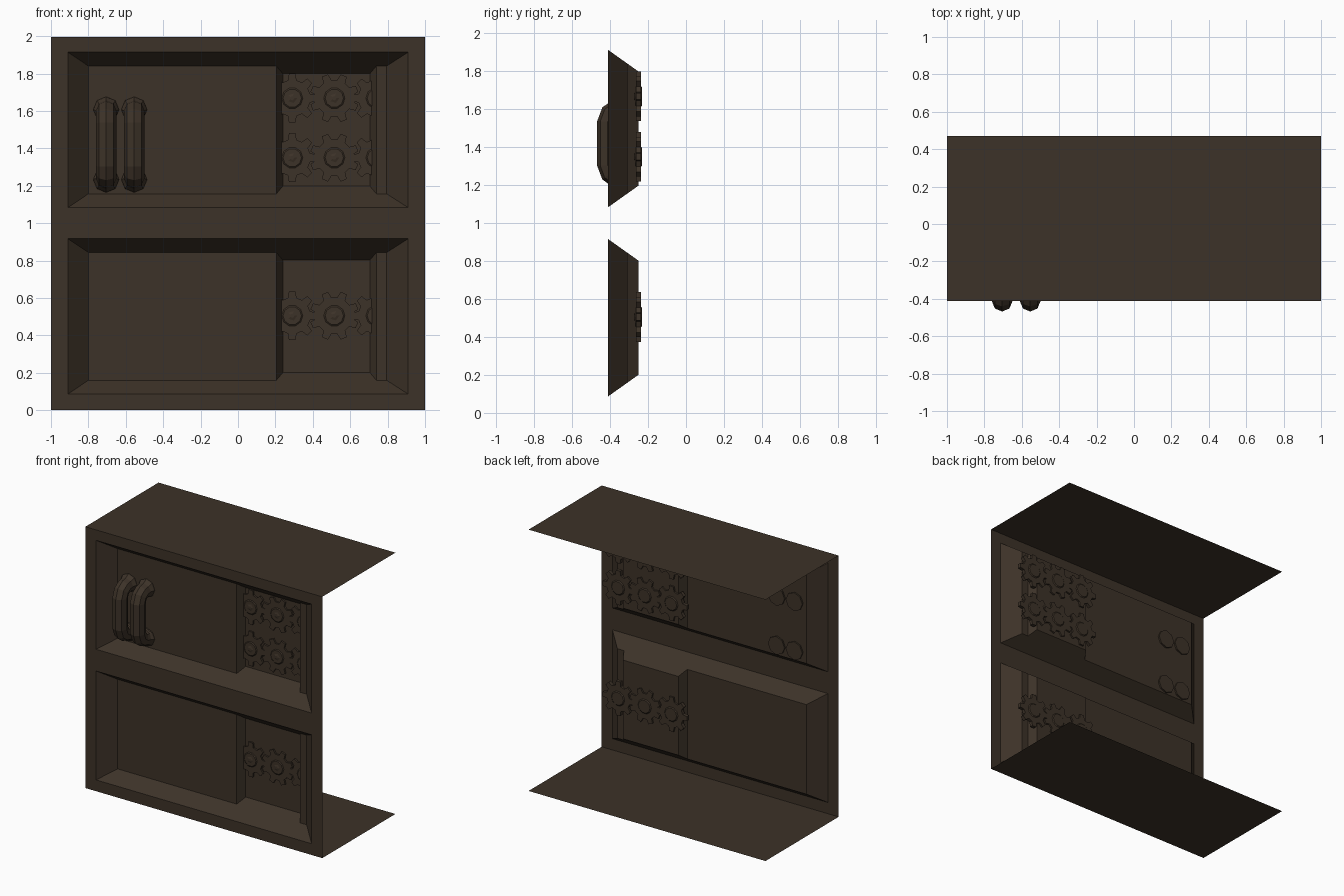
import bpy, bmesh, math
from mathutils import Vector

if "Cube" in bpy.data.objects:
    bpy.data.objects.remove(bpy.data.objects["Cube"])

brown = bpy.data.materials.new("dark brown")
brown.diffuse_color = (0.046, 0.032, 0.021, 1)
brown.use_nodes = True
brown.node_tree.nodes["Principled BSDF"].inputs["Base Color"].default_value = brown.diffuse_color

HEIGHT, STEP = 1.994, 0.997          # total height, drawer spacing
FRONT, SHELF, DEEP = -0.412, -0.308, -0.25   # depths of the front, panel, gear panel


def finish(name, bm, recalc=False):
    if recalc:
        bmesh.ops.recalc_face_normals(bm, faces=bm.faces[:])
    me = bpy.data.meshes.new(name)
    bm.to_mesh(me)
    bm.free()
    me.materials.append(brown)
    ob = bpy.data.objects.new(name, me)
    bpy.context.collection.objects.link(ob)
    return ob


def poly(bm, pts, want):
    """Add a face whose normal points along want."""
    f = bm.faces.new([bm.verts.new(p) for p in pts])
    f.normal_update()
    if f.normal.dot(Vector(want)) < 0:
        f.normal_flip()


# Top and bottom sheets
for name, z, n in (("top_sheet", HEIGHT, 1), ("bottom_sheet", 0, -1)):
    bm = bmesh.new()
    poly(bm, [(-1, FRONT, z), (1, FRONT, z), (1, 0.47, z), (-1, 0.47, z)], (0, 0, n))
    finish(name, bm)

# Front frame with two openings
xs = [-1, -0.91, 0.91, 1]
zs = [0, 0.086, 0.917, 1.083, 1.914, HEIGHT]
bm = bmesh.new()
for i in range(3):
    for j in range(5):
        if i == 1 and j in (1, 3):
            continue
        a, b, c, d = xs[i], xs[i + 1], zs[j], zs[j + 1]
        poly(bm, [(a, FRONT, c), (b, FRONT, c), (b, FRONT, d), (a, FRONT, d)], (0, -1, 0))
bmesh.ops.remove_doubles(bm, verts=bm.verts[:], dist=0.0005)
finish("front_frame", bm)

# Recessed drawer fronts: a stepped outline between sloping top and bottom
outline = [(-0.91, FRONT), (-0.80, SHELF), (0.205, SHELF), (0.24, DEEP),
           (0.705, DEEP), (0.74, SHELF), (0.795, SHELF), (0.91, FRONT)]


def edge(x, y, side, base):
    z = 0.086 + 0.115 * (y - FRONT) / (DEEP - FRONT)
    return (x, y, base + (z if side < 0 else 1.003 - z))


for k in range(2):
    bm = bmesh.new()
    for (x0, y0), (x1, y1) in zip(outline, outline[1:]):
        poly(bm, [edge(x0, y0, -1, k * STEP), edge(x1, y1, -1, k * STEP),
                  edge(x1, y1, 1, k * STEP), edge(x0, y0, 1, k * STEP)], (y1 - y0, x0 - x1, 0))
    for s in (-1, 1):
        poly(bm, [edge(x, y, s, k * STEP) for x, y in outline], (0, 0, -s))
    bmesh.ops.remove_doubles(bm, verts=bm.verts[:], dist=0.0005)
    finish("drawer_recess", bm)


# Gears showing on both sides of the deep panels
def prism(bm, profile, cx, cz, y0, y1, taper=1.0):
    a = [bm.verts.new((cx + x, y0, cz + z)) for x, z in profile]
    b = [bm.verts.new((cx + x * taper, y1, cz + z * taper)) for x, z in profile]
    bm.faces.new(a)
    bm.faces.new(b)
    for i in range(len(a)):
        j = (i + 1) % len(a)
        bm.faces.new((a[i], a[j], b[j], b[i]))


def ring(r, n):
    return [(r * math.cos(2 * math.pi * i / n), r * math.sin(2 * math.pi * i / n)) for i in range(n)]


def gear(cx, cz, turn):
    teeth, prof = 8, []
    pitch = 2 * math.pi / teeth
    for i in range(teeth):
        for off, r in ((-0.30, 0.098), (-0.17, 0.132), (0.17, 0.132), (0.30, 0.098)):
            a = (i + off + turn) * pitch
            prof.append((r * math.cos(a), r * math.sin(a)))
    bm = bmesh.new()
    prism(bm, prof, cx, cz, -0.263, -0.237)
    prism(bm, ring(0.058, 10), cx, cz, -0.262, -0.268, 0.85)
    prism(bm, ring(0.058, 10), cx, cz, -0.238, -0.231, 0.85)
    prism(bm, ring(0.03, 5), cx, cz, -0.267, -0.272, 0.4)
    finish("gear", bm, True)


for cz in (0.505, 1.35, 1.668):
    for i in range(3):
        gear(0.29 + 0.225 * i, cz, 0.5 * (i % 2))

# Handles: octagonal bars with flared feet
half = [(-0.295, 0.187, 0.070), (-0.318, 0.187, 0.068), (-0.335, 0.182, 0.056),
        (-0.365, 0.178, 0.055), (-0.397, 0.157, 0.055), (-0.413, 0.115, 0.055)]
path = half + [(y, -z, r) for y, z, r in reversed(half)]
for cx in (-0.705, -0.555):
    bm = bmesh.new()
    rings = []
    for i, (y, z, r) in enumerate(path):
        p, q = path[max(i - 1, 0)], path[min(i + 1, len(path) - 1)]
        t = Vector((q[0] - p[0], q[1] - p[1])).normalized()
        if i in (0, 1):
            t = Vector((-1, 0))
        if i in (len(path) - 1, len(path) - 2):
            t = Vector((1, 0))
        rings.append([bm.verts.new((cx + u, y - t.y * v, 1.42 + z + t.x * v))
                      for u, v in ring(r, 8)])
    for a, b in zip(rings, rings[1:]):
        for i in range(8):
            j = (i + 1) % 8
            bm.faces.new((a[i], a[j], b[j], b[i]))
    bm.faces.new(rings[0])
    bm.faces.new(rings[-1])
    finish("handle", bm, True)
